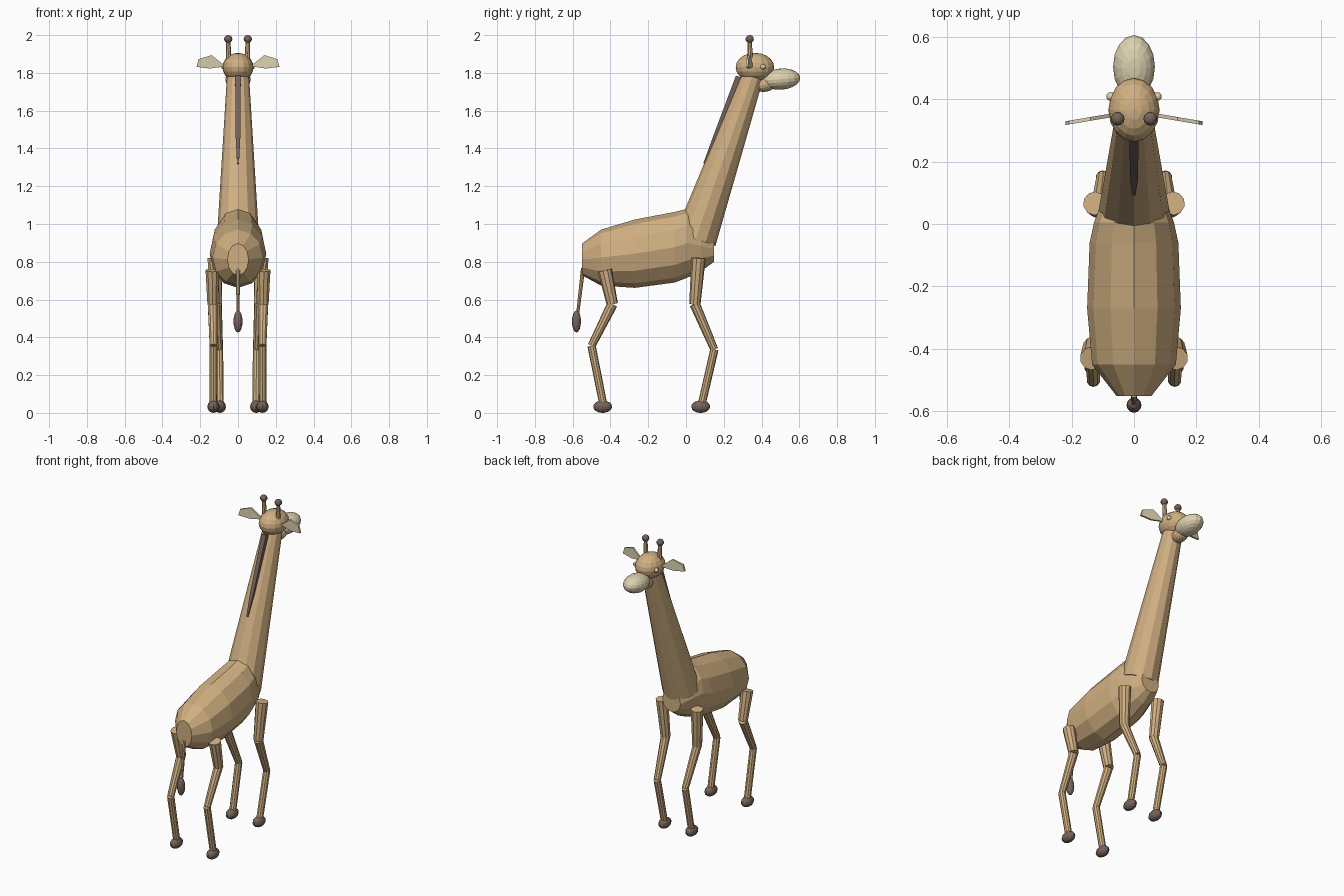
import bpy, bmesh, math
from mathutils import Vector, Matrix

if "Cube" in bpy.data.objects:
    bpy.data.objects.remove(bpy.data.objects["Cube"])


def material(name, rgb):
    m = bpy.data.materials.new(name)
    m.diffuse_color = (*rgb, 1)
    m.use_nodes = True
    m.node_tree.nodes["Principled BSDF"].inputs["Base Color"].default_value = m.diffuse_color
    return m


TAN = material("tan", (0.63, 0.43, 0.22))
CREAM = material("cream", (0.72, 0.64, 0.43))
BROWN = material("dark brown", (0.18, 0.125, 0.105))


def finish(name, bm, mat):
    bmesh.ops.recalc_face_normals(bm, faces=bm.faces)
    me = bpy.data.meshes.new(name)
    bm.to_mesh(me)
    bm.free()
    me.materials.append(mat)
    ob = bpy.data.objects.new(name, me)
    bpy.context.collection.objects.link(ob)
    return ob


def loft(name, rings, mat):
    """Skin a list of equally long point rings and cap both ends."""
    bm = bmesh.new()
    loops = [[bm.verts.new(p) for p in ring] for ring in rings]
    n = len(loops[0])
    for a, b in zip(loops, loops[1:]):
        for i in range(n):
            j = (i + 1) % n
            bm.faces.new((a[i], a[j], b[j], b[i]))
    bm.faces.new(loops[0])
    bm.faces.new(loops[-1])
    return finish(name, bm, mat)


def limb(name, p, q, r1, r2, mat, sides=10):
    """Tapered rod from p to q."""
    p, q = Vector(p), Vector(q)
    d = q - p
    bm = bmesh.new()
    rot = d.to_track_quat('Z', 'Y').to_matrix().to_4x4()
    bmesh.ops.create_cone(bm, cap_ends=True, segments=sides, radius1=r1, radius2=r2,
                          depth=d.length, matrix=Matrix.Translation((p + q) / 2) @ rot)
    return finish(name, bm, mat)


def ball(name, c, r, mat, u=12, v=8, tilt=0):
    """Ellipsoid at c with radii r, tilted about x."""
    bm = bmesh.new()
    mtx = Matrix.Translation(c) @ Matrix.Rotation(tilt, 4, 'X') @ Matrix.Diagonal((*r, 1))
    bmesh.ops.create_uvsphere(bm, u_segments=u, v_segments=v, radius=1, matrix=mtx)
    return finish(name, bm, mat)


# Body: y, half width, bottom z, top z
sections = [(-0.55, 0.056, 0.728, 0.897), (-0.45, 0.134, 0.674, 0.970),
            (-0.27, 0.150, 0.662, 1.024), (-0.06, 0.142, 0.690, 1.064),
            (0.005, 0.128, 0.715, 1.080), (0.08, 0.10, 0.750, 1.02),
            (0.148, 0.065, 0.80, 0.93)]
N = 12
loft("body", [[(w * math.sin(2 * math.pi * i / N), y,
                (lo + hi) / 2 + (hi - lo) / 2 * math.cos(2 * math.pi * i / N))
               for i in range(N)] for y, w, lo, hi in sections], TAN)

# Neck
limb("neck", (0, 0.05, 0.92), (0, 0.355, 1.79), 0.112, 0.058, TAN, 12)

# Mane: tapered strip along the back of the neck
mane = []
for y, z, w, out in [(0.092, 1.32, 0.005, 0.001), (0.15, 1.46, 0.012, 0.008),
                     (0.274, 1.785, 0.015, 0.010)]:
    mane.append([(-w, y - out, z), (w, y - out, z), (w, y + 0.035, z - 0.012),
                 (-w, y + 0.035, z - 0.012)])
loft("mane", mane, BROWN)

# Head
ball("head", (0, 0.365, 1.83), (0.082, 0.102, 0.076), TAN, 16, 10)
ball("jaw", (0, 0.42, 1.738), (0.045, 0.060, 0.038), TAN, 12, 8, 0.2)
ball("muzzle", (0, 0.503, 1.767), (0.067, 0.102, 0.056), CREAM, 16, 10, 0.08)

# Tail
limb("tail", (0, -0.545, 0.765), (0, -0.574, 0.52), 0.011, 0.008, TAN, 8)
ball("tail_tuft", (0, -0.58, 0.484), (0.024, 0.024, 0.058), BROWN)

# Leg joints from hip to ankle, outward x first
front = [(0.125, 0.066, 0.82), (0.113, 0.047, 0.575), (0.100, 0.150, 0.335), (0.096, 0.082, 0.04)]
hind = [(0.135, -0.43, 0.755), (0.133, -0.39, 0.575), (0.130, -0.50, 0.355), (0.130, -0.437, 0.04)]
radii = [(0.038, 0.030), (0.028, 0.021), (0.022, 0.021)]

for s, side in ((-1, "left"), (1, "right")):
    for pair, joints in (("front", front), ("hind", hind)):
        pts = [(s * x, y, z) for x, y, z in joints]
        for k, part in enumerate(("upper_leg", "middle_leg", "lower_leg")):
            limb(f"{pair}_{part}_{side}", pts[k], pts[k + 1], *radii[k], TAN)
        x, y, _ = pts[3]
        ball(f"{pair}_hoof_{side}", (x, y - 0.004, 0.033), (0.032, 0.050, 0.033), BROWN)

    # Horns with knobs
    limb(f"horn_{side}", (s * 0.048, 0.34, 1.86), (s * 0.052, 0.337, 1.98), 0.015, 0.011, TAN, 8)
    ball(f"horn_knob_{side}", (s * 0.052, 0.337, 1.979), (0.022, 0.022, 0.021), BROWN)

    # Eye
    ball(f"eye_{side}", (s * 0.075, 0.408, 1.832), (0.014, 0.014, 0.014), CREAM)

    # Ear: thin leaf sweeping slightly back
    leaf = [(0.065, 1.835), (0.14, 1.894), (0.208, 1.873), (0.22, 1.832), (0.15, 1.823)]
    loft(f"ear_{side}", [[(s * x, 0.36 - 0.17 * x + t, z) for x, z in leaf]
                         for t in (-0.006, 0.006)], CREAM)
